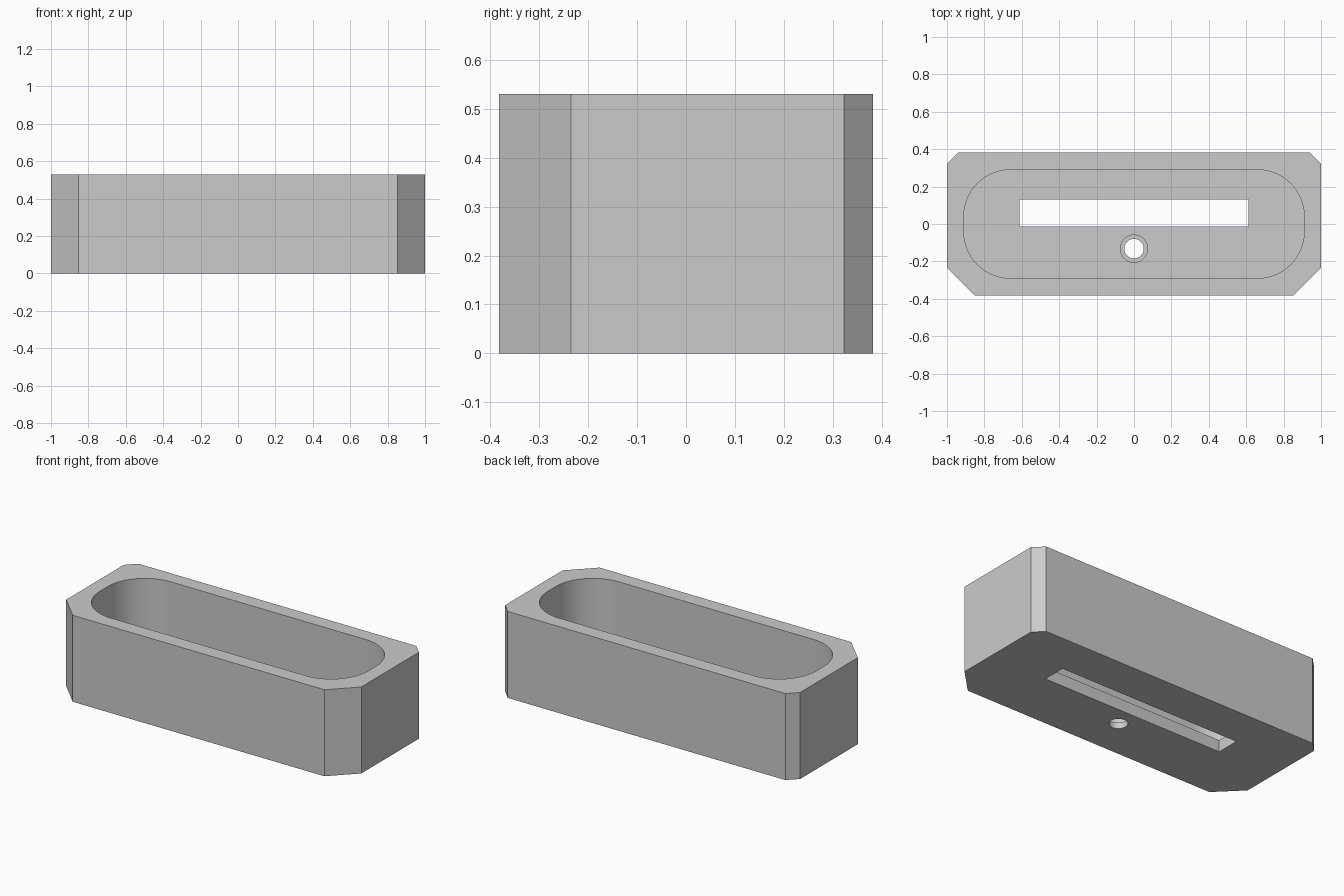
import bpy, bmesh, math

if "Cube" in bpy.data.objects:
    bpy.data.objects.remove(bpy.data.objects["Cube"])

grey = bpy.data.materials.new("plain_grey")
grey.diffuse_color = (0.6, 0.6, 0.6, 1)
grey.use_nodes = True
grey.node_tree.nodes["Principled BSDF"].inputs["Base Color"].default_value = grey.diffuse_color


def prism(name, outline, z0, z1):
    """Extrude a flat counter-clockwise outline from z0 to z1."""
    bm = bmesh.new()
    low = [bm.verts.new((x, y, z0)) for x, y in outline]
    high = [bm.verts.new((x, y, z1)) for x, y in outline]
    bm.faces.new(low[::-1])
    bm.faces.new(high)
    n = len(outline)
    for i in range(n):
        j = (i + 1) % n
        bm.faces.new((low[i], low[j], high[j], high[i]))
    mesh = bpy.data.meshes.new(name)
    bm.to_mesh(mesh)
    bm.free()
    mesh.materials.append(grey)
    ob = bpy.data.objects.new(name, mesh)
    bpy.context.collection.objects.link(ob)
    return ob


def rounded(hx, hy, r, steps=20):
    """Outline of a rectangle with round corners."""
    pts = []
    for k, (sx, sy) in enumerate([(1, 1), (-1, 1), (-1, -1), (1, -1)]):
        for i in range(steps + 1):
            a = math.pi / 2 * (k + i / steps)
            pts.append((sx * (hx - r) + r * math.cos(a), sy * (hy - r) + r * math.sin(a)))
    return pts


def circle(x, y, r, n=48):
    return [(x + r * math.cos(2 * math.pi * i / n), y + r * math.sin(2 * math.pi * i / n))
            for i in range(n)]


HEIGHT, FLOOR = 0.53, 0.072
DEPTH, BIG, SMALL = 0.382, 0.147, 0.059

# Outer block with large front chamfers and small back chamfers
right = [(1 - BIG, -DEPTH), (1, -DEPTH + BIG), (1, DEPTH - SMALL), (1 - SMALL, DEPTH)]
body = prism("tray_body", right + [(-x, y) for x, y in right[::-1]], 0, HEIGHT)

# Pocket, floor slot, screw hole and its counterbore
cutters = [
    prism("pocket_cutter", rounded(0.91, 0.29, 0.25), FLOOR, HEIGHT + 0.1),
    prism("slot_cutter", [(-0.613, -0.014), (0.613, -0.014), (0.613, 0.13), (-0.613, 0.13)], -0.1, 0.2),
    prism("hole_cutter", circle(0, -0.132, 0.052), -0.1, 0.2),
    prism("counterbore_cutter", circle(0, -0.132, 0.073), FLOOR / 2, 0.2),
]
bpy.context.view_layer.objects.active = body
body.select_set(True)
for c in cutters:
    mod = body.modifiers.new(c.name, "BOOLEAN")
    mod.operation = "DIFFERENCE"
    mod.solver = "EXACT"
    mod.object = c
    bpy.ops.object.modifier_apply(modifier=mod.name)
for c in cutters:
    bpy.data.objects.remove(c, do_unlink=True)

# Smooth the curved walls, keep edges crisp
bpy.ops.object.shade_smooth_by_angle(angle=math.radians(20))
